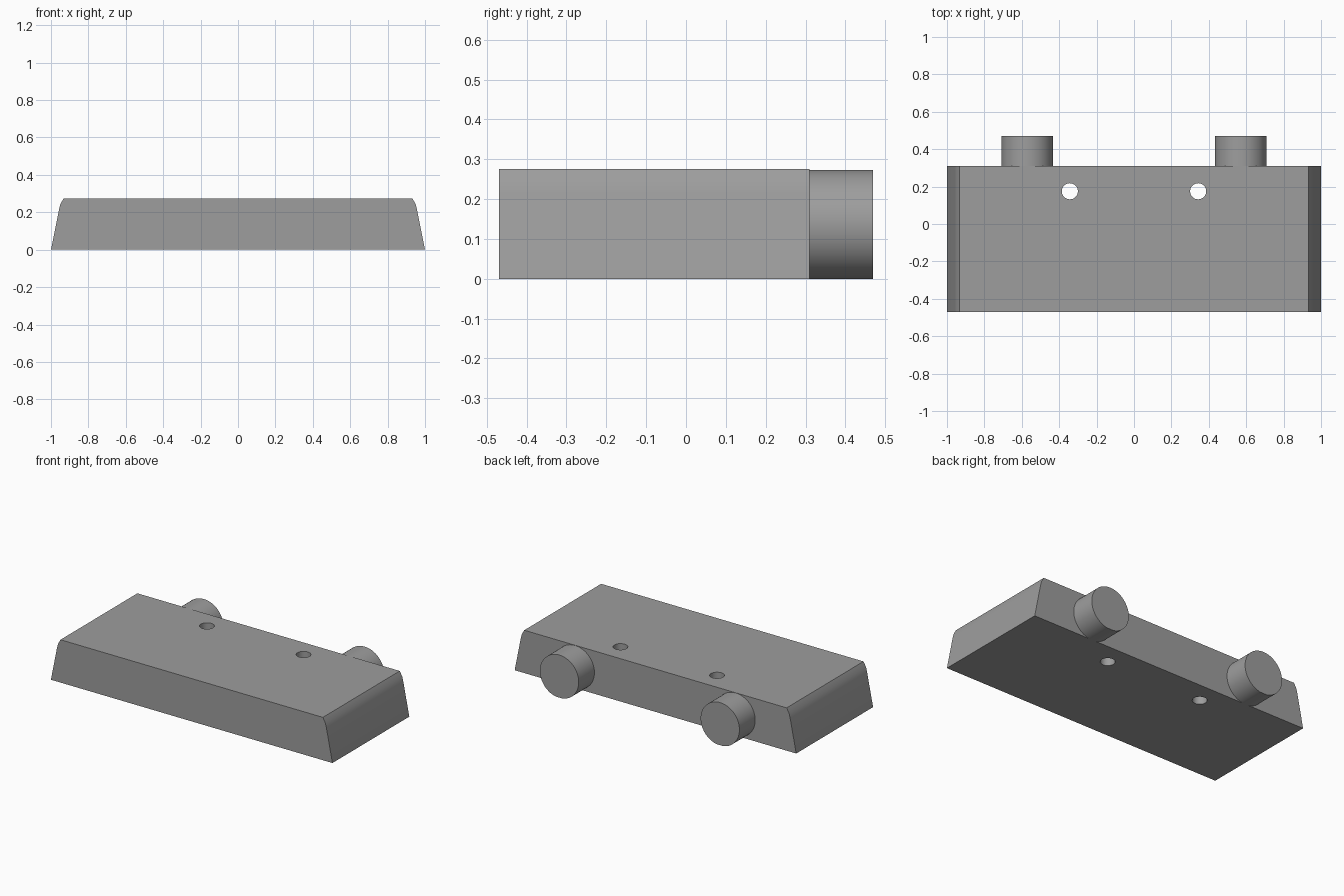
import bpy, bmesh, math
from mathutils import Matrix, Vector

if "Cube" in bpy.data.objects:
    bpy.data.objects.remove(bpy.data.objects["Cube"])

grey = bpy.data.materials.new("mid_grey")
grey.diffuse_color = (0.34, 0.34, 0.34, 1)
grey.use_nodes = True
grey.node_tree.nodes["Principled BSDF"].inputs["Base Color"].default_value = grey.diffuse_color

H = 0.275            # block height
Y0, Y1 = -0.47, 0.31  # block front and back


def make_object(name, bm):
    bmesh.ops.recalc_face_normals(bm, faces=bm.faces)
    mesh = bpy.data.meshes.new(name)
    bm.to_mesh(mesh)
    bm.free()
    obj = bpy.data.objects.new(name, mesh)
    bpy.context.collection.objects.link(obj)
    mesh.materials.append(grey)
    return obj


def cylinder(radius, depth, matrix, sides):
    bm = bmesh.new()
    bmesh.ops.create_cone(bm, cap_ends=True, segments=sides, radius1=radius,
                          radius2=radius, depth=depth, matrix=matrix)
    return bm


def smooth(obj):
    bpy.ops.object.select_all(action='DESELECT')
    obj.select_set(True)
    bpy.context.view_layer.objects.active = obj
    bpy.ops.object.shade_smooth_by_angle(angle=math.radians(30))


# Block: sloped-end profile, softened near the top, extruded front to back
half = [(1.0, 0), (0.957, 0.215), (0.95, 0.243), (0.932, H)]
profile = half + [(-x, z) for x, z in reversed(half)]
bm = bmesh.new()
face = bm.faces.new([bm.verts.new((x, Y0, z)) for x, z in profile])
ext = bmesh.ops.extrude_face_region(bm, geom=[face])
bmesh.ops.translate(bm, vec=(0, Y1 - Y0, 0),
                    verts=[v for v in ext["geom"] if isinstance(v, bmesh.types.BMVert)])
block = make_object("block", bm)

# Two round through holes
for side in (-1, 1):
    cutter = make_object("hole_cutter", cylinder(
        0.043, 1, Matrix.Translation((side * 0.343, 0.175, H / 2)), 32))
    cutter.hide_render = True
    mod = block.modifiers.new("hole", 'BOOLEAN')
    mod.operation = 'DIFFERENCE'
    mod.solver = 'EXACT'
    mod.object = cutter
    bpy.context.view_layer.objects.active = block
    bpy.ops.object.modifier_apply(modifier=mod.name)
    bpy.data.objects.remove(cutter)
smooth(block)

# Two back pegs, trimmed flat where they meet the base plane
for side, name in ((-1, "left_peg"), (1, "right_peg")):
    start, end = Y1 - 0.01, 0.47
    place = (Matrix.Translation((side * 0.571, (start + end) / 2, 0.1357))
             @ Matrix.Rotation(math.pi / 2, 4, 'X'))
    bm = cylinder(0.1378, end - start, place, 64)
    cut = bmesh.ops.bisect_plane(bm, geom=bm.verts[:] + bm.edges[:] + bm.faces[:],
                                 plane_co=Vector((0, 0, 0)), plane_no=Vector((0, 0, 1)),
                                 clear_inner=True)
    bmesh.ops.holes_fill(bm, edges=[e for e in bm.edges if e.is_boundary], sides=0)
    smooth(make_object(name, bm))
